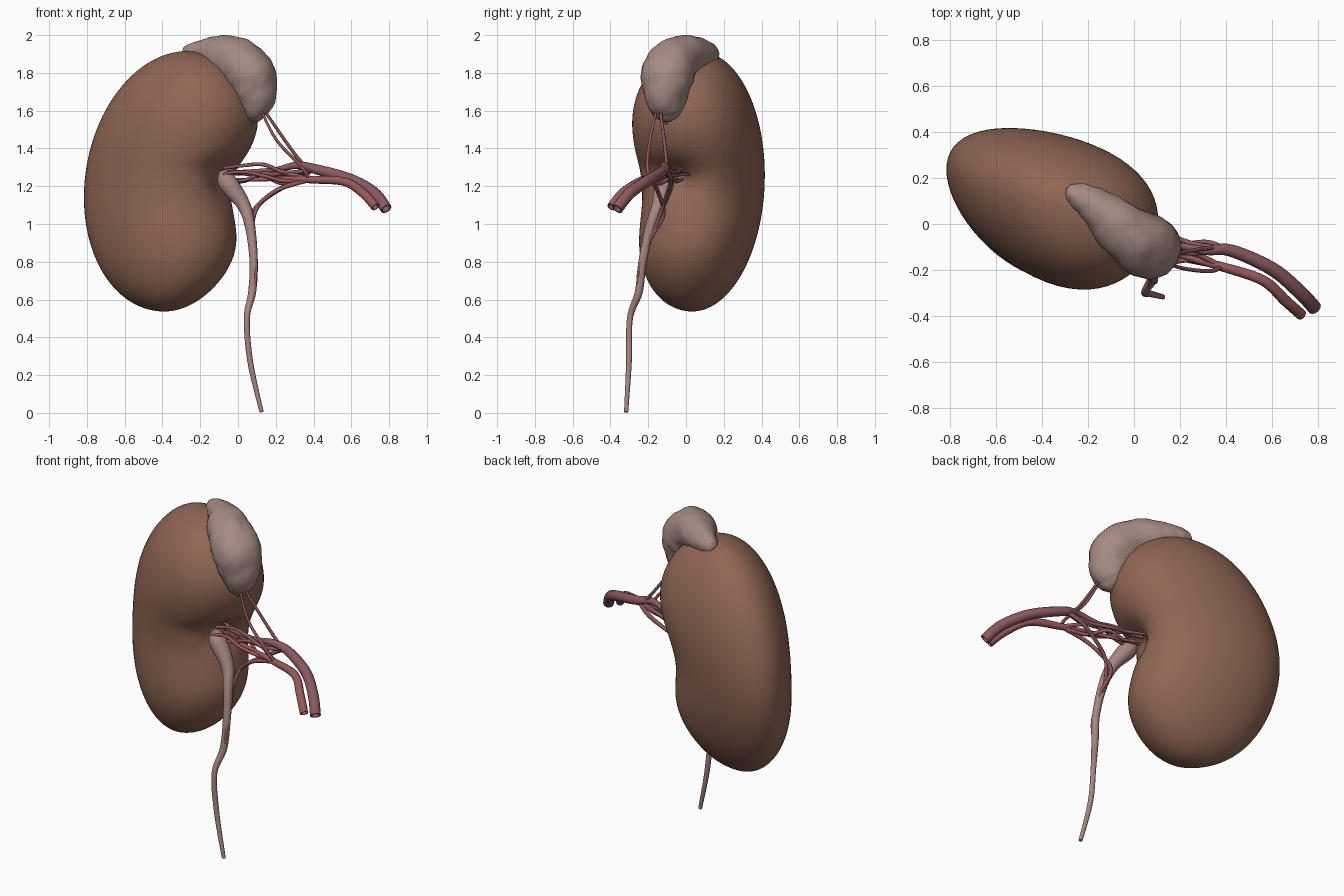
import bpy, bmesh, math, random
from mathutils import Vector, noise

if "Cube" in bpy.data.objects:
    bpy.data.objects.remove(bpy.data.objects["Cube"])

random.seed(4)


def material(name, rgb):
    m = bpy.data.materials.new(name)
    m.diffuse_color = (*rgb, 1)
    m.use_nodes = True
    m.node_tree.nodes["Principled BSDF"].inputs["Base Color"].default_value = m.diffuse_color
    return m


KIDNEY = material("kidney_brown", (0.28, 0.135, 0.09))
GLAND = material("gland_pink", (0.38, 0.26, 0.23))
VEIN = material("vein_red", (0.25, 0.10, 0.11))
ARTERY = material("artery_red", (0.31, 0.10, 0.10))
DUCT = material("duct_pink", (0.38, 0.24, 0.22))


def smooth_rows(rows, steps):
    """Catmull-Rom interpolation of tuples of any length."""
    out = []
    for i in range(len(rows) - 1):
        a, b, c, d = (rows[max(i - 1, 0)], rows[i], rows[i + 1],
                      rows[min(i + 2, len(rows) - 1)])
        for s in range(steps):
            t = s / steps
            out.append([0.5 * (2 * q + (r - p) * t + (2 * p - 5 * q + 4 * r - u) * t * t
                               + (3 * q - p - 3 * r + u) * t ** 3)
                        for p, q, r, u in zip(a, b, c, d)])
    out.append(list(rows[-1]))
    return out


def loft(name, rings, mat):
    """Skin a list of equal-length rings and close both ends."""
    bm = bmesh.new()
    loops = [[bm.verts.new(p) for p in ring] for ring in rings]
    n = len(loops[0])
    for a, b in zip(loops, loops[1:]):
        for i in range(n):
            j = (i + 1) % n
            bm.faces.new((a[i], a[j], b[j], b[i]))
    bm.faces.new(loops[0][::-1])
    bm.faces.new(loops[-1])
    bmesh.ops.recalc_face_normals(bm, faces=bm.faces)
    me = bpy.data.meshes.new(name)
    bm.to_mesh(me)
    bm.free()
    me.materials.append(mat)
    ob = bpy.data.objects.new(name, me)
    bpy.context.collection.objects.link(ob)
    bpy.context.view_layer.objects.active = ob
    ob.select_set(True)
    bpy.ops.object.shade_smooth_by_angle(angle=math.radians(50))
    ob.select_set(False)
    return ob


def tube(name, path, mat, sides=12, steps=7, hollow=False):
    """Sweep a circle along (x, y, z, radius) points; hollow recesses the first end."""
    pts = smooth_rows(path, steps)
    pos = [Vector(p[:3]) for p in pts]
    rad = [max(p[3], 0.001) for p in pts]
    rings, side = [], None
    for i, p in enumerate(pos):
        tan = (pos[min(i + 1, len(pos) - 1)] - pos[max(i - 1, 0)]).normalized()
        if side is None:
            side = tan.orthogonal()
        side = (side - tan * side.dot(tan)).normalized()
        up = tan.cross(side)

        def ring(c, r):
            return [c + r * (math.cos(k * math.tau / sides) * side
                             + math.sin(k * math.tau / sides) * up) for k in range(sides)]
        if i == 0 and hollow:
            rings += [ring(p + tan * 0.03, rad[0] * 0.7), ring(p, rad[0] * 0.72)]
        rings.append(ring(p, rad[i]))
    return loft(name, rings, mat)


# Kidney: skewed ovals stacked from pole to pole, notched on the inner side
SIDES, ROWS = 64, 72
hilum = Vector((-0.03, -0.06, 1.24))
rings = []
for row in range(ROWS + 1):
    a = math.pi * (0.004 + 0.992 * row / ROWS)
    u, w = -math.cos(a), math.sin(a)
    z = 1.226 + 0.689 * u
    notch = math.exp(-((u + 0.06) / 0.4) ** 2)
    x0, y0 = -0.33 + 0.06 * u, 0.05 + 0.017 * u
    left, right = x0 - 0.482 * w, x0 + w * (0.47 + 0.04 * u - 0.16 * notch)
    front = y0 - w * (0.355 + 0.05 * u + 0.1 * u * u - 0.07 * notch)
    back = y0 + w * 0.367
    mid = Vector(((left + right) / 2, (front + back) / 2, z))
    ring = []
    for k in range(SIDES):
        t = k * math.tau / SIDES
        skew = math.radians(106 - 11 * math.cos(t))
        p = mid + Vector(((right - left) / 2 * math.cos(t),
                          (back - front) / 2 * math.cos(t + skew), 0))
        d = p - hilum
        # pit at the hilum and a shallow crease running over the front
        dent = 0.08 * math.exp(-(d.x / 0.15) ** 2 - (d.y / 0.12) ** 2 - (d.z / 0.09) ** 2)
        dent += 0.03 * math.exp(-((d.x + 0.07) / 0.16) ** 2 - ((d.y + 0.06) / 0.15) ** 2
                                - ((d.z - 0.05) / 0.05) ** 2)
        ring.append(p + (mid - p).normalized() * dent)
    rings.append(ring)
loft("kidney", rings, KIDNEY)

# Adrenal gland draped over the upper inner pole
gland = tube("adrenal_gland", [
    (-0.295, 0.152, 1.895, 0), (-0.285, 0.147, 1.897, 0.03), (-0.245, 0.125, 1.903, 0.06),
    (-0.14, 0.055, 1.9, 0.09), (-0.02, -0.045, 1.867, 0.128), (0.062, -0.095, 1.785, 0.138),
    (0.088, -0.105, 1.67, 0.112), (0.08, -0.105, 1.58, 0.072), (0.075, -0.105, 1.545, 0.035),
    (0.073, -0.105, 1.535, 0)], GLAND, sides=40, steps=8)
for v in gland.data.vertices:
    v.co += v.normal * (0.012 * noise.noise(v.co * 8) + 0.005 * noise.noise(v.co * 22))

# Ureter, widening into the renal pelvis at the hilum
tube("ureter", [
    (-0.08, -0.115, 1.285, 0.02), (-0.055, -0.115, 1.22, 0.052), (0.03, -0.145, 1.1, 0.037),
    (0.065, -0.19, 0.98, 0.027), (0.083, -0.23, 0.8, 0.022), (0.075, -0.25, 0.64, 0.021),
    (0.047, -0.297, 0.5, 0.016), (0.065, -0.302, 0.27, 0.015), (0.125, -0.317, 0.004, 0.011)],
    DUCT)

# Main vessels with open cut ends
tube("renal_vein", [
    (0.785, -0.365, 1.08, 0.031), (0.72, -0.295, 1.165, 0.031), (0.6, -0.195, 1.235, 0.03),
    (0.42, -0.115, 1.288, 0.027), (0.31, -0.115, 1.31, 0.02), (0.18, -0.09, 1.285, 0.014),
    (-0.09, -0.03, 1.27, 0.011)], VEIN, hollow=True)
tube("renal_artery", [
    (0.728, -0.395, 1.09, 0.024), (0.66, -0.335, 1.165, 0.024), (0.56, -0.245, 1.225, 0.023),
    (0.38, -0.185, 1.235, 0.02), (0.25, -0.15, 1.24, 0.013), (-0.08, -0.04, 1.23, 0.01)],
    ARTERY, hollow=True)


def branch(name, mat, radius, *pts):
    """Thin vessel tapering toward its last point."""
    tube(name, [(*p, radius * (1.15 - 0.4 * k / (len(pts) - 1))) for k, p in enumerate(pts)],
         mat, sides=8)


vein_fork, artery_fork = Vector((0.4, -0.113, 1.29)), Vector((0.38, -0.185, 1.235))

# Fan of branches wandering from the two forks into the hilum
for i in range(6):
    mat, start = ((VEIN, vein_fork), (ARTERY, artery_fork))[i % 2]
    ang = math.tau * i / 6
    end = Vector((-0.08, -0.06 + 0.08 * math.cos(ang), 1.265 + 0.035 * math.sin(ang)))
    mids = [start.lerp(end, f) + Vector((0, random.uniform(-1, 1), random.uniform(-1, 1))) * 0.025
            for f in (0.3, 0.55, 0.78)]
    branch(f"hilum_branch_{i + 1}", mat, 0.011, start, *mids, end)

# Lower branches, the thin one continuing along the ureter
branch("lower_vein", VEIN, 0.012, vein_fork, (0.3, -0.08, 1.23), (0.11, -0.12, 1.1),
       (0.07, -0.18, 0.93))
branch("lower_artery", ARTERY, 0.011, artery_fork, (0.2, -0.15, 1.175), (0.07, -0.12, 1.05),
       (0.085, -0.19, 0.92), (0.095, -0.245, 0.77), (0.088, -0.255, 0.68))

# Branches up to the adrenal gland
branch("adrenal_vein", VEIN, 0.01, vein_fork, (0.32, -0.105, 1.345), (0.12, -0.14, 1.63))
branch("adrenal_artery", ARTERY, 0.009, artery_fork, (0.33, -0.205, 1.31), (0.2, -0.19, 1.45),
       (0.11, -0.15, 1.63))
